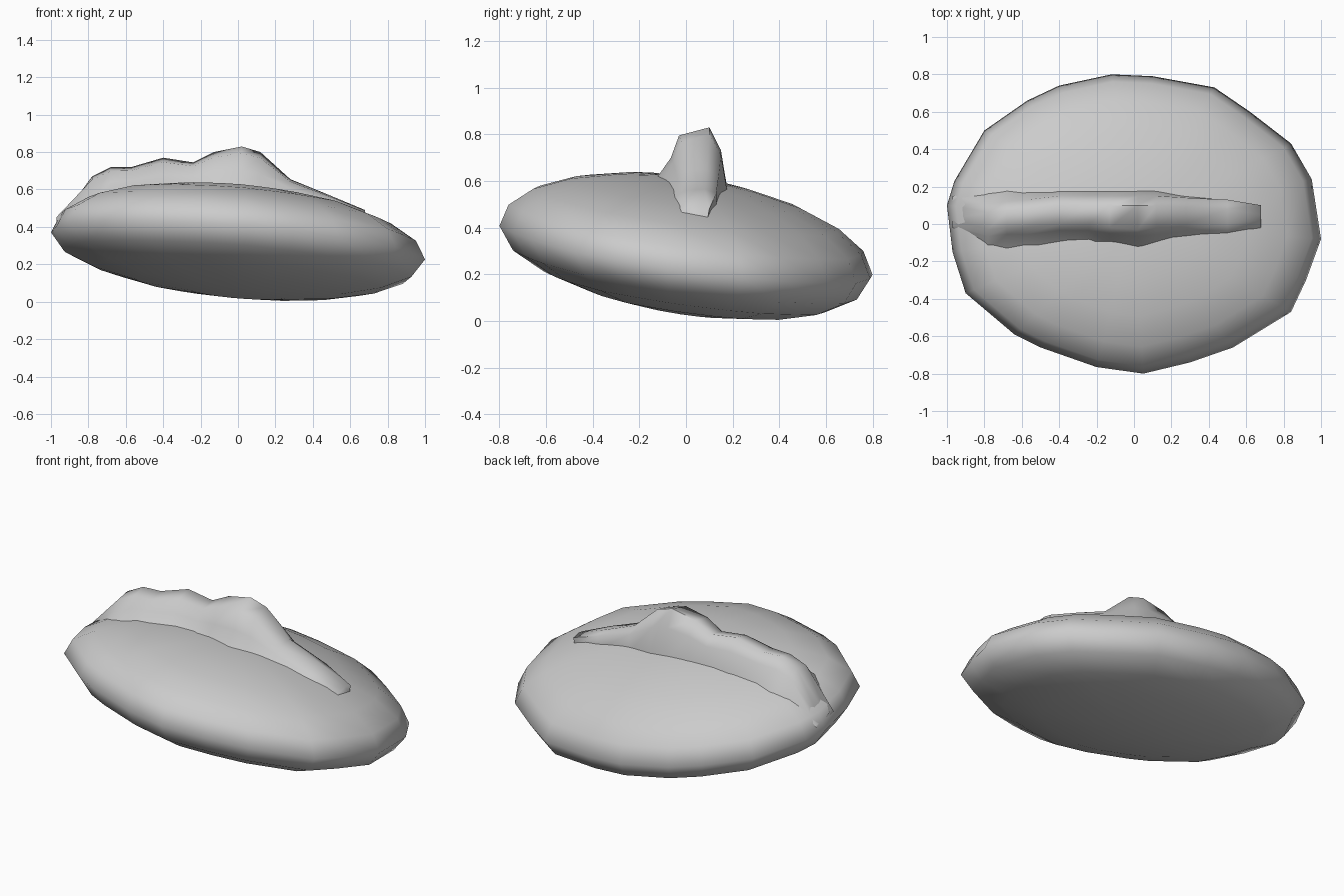
import bpy, bmesh, math

if "Cube" in bpy.data.objects:
    bpy.data.objects.remove(bpy.data.objects["Cube"])

# Outline of the lump seen from above
outline = [(-1, .1), (-.96, .23), (-.8, .5), (-.57, .66), (-.4, .74), (-.12, .8), (.1, .79),
           (.43, .73), (.62, .6), (.84, .43), (.95, .24), (1, -.08), (.92, -.3), (.84, -.47),
           (.53, -.66), (.3, -.74), (.05, -.8), (-.2, -.765), (-.5, -.66), (-.64, -.59),
           (-.9, -.37), (-.97, -.15)]
TOP, BOTTOM = .31, .262


def rim(x, y):
    return .30 - .085 * x - .14 * y


def top_z(x, y):
    t = min(1, x * x + (y / .8) ** 2)
    return rim(x, y) + TOP * math.sqrt(1 - t)


def finish(bm, name, angle):
    bmesh.ops.recalc_face_normals(bm, faces=bm.faces)
    me = bpy.data.meshes.new(name)
    bm.to_mesh(me)
    bm.free()
    ob = bpy.data.objects.new(name, me)
    bpy.context.collection.objects.link(ob)
    bpy.ops.object.select_all(action='DESELECT')
    ob.select_set(True)
    bpy.context.view_layer.objects.active = ob
    bpy.ops.object.shade_smooth_by_angle(angle=math.radians(angle))
    return ob


def bridge(bm, a, b, closed):
    n = len(a)
    for i in range(n if closed else n - 1):
        j = (i + 1) % n
        bm.faces.new((a[i], a[j], b[j], b[i]))


# Tilted, flattened body
bm = bmesh.new()
rings = []
for lat in (-75, -57, -40, -22, 0, 18, 35, 52, 68, 80):
    c, s = math.cos(math.radians(lat)), math.sin(math.radians(lat))
    h = TOP if s > 0 else BOTTOM
    rings.append([bm.verts.new((x * c, y * c, rim(x * c, y * c) + h * s)) for x, y in outline])
for a, b in zip(rings, rings[1:]):
    bridge(bm, a, b, True)
for ring, z in ((rings[0], .30 - BOTTOM), (rings[-1], .30 + TOP)):
    pole = bm.verts.new((0, 0, z))
    for i in range(len(ring)):
        bm.faces.new((ring[i], ring[(i + 1) % len(ring)], pole))
finish(bm, "body", 70)

# Crest: x, crest height, front foot, front edge, back edge, back foot
stations = [(-.97, .41, -.02, .03, .1, .14),
            (-.78, .67, -.14, -.03, .06, .18),
            (-.68, .72, -.16, -.02, .07, .19),
            (-.57, .72, -.15, -.02, .08, .18),
            (-.40, .77, -.12, .0, .1, .18),
            (-.24, .745, -.11, .0, .1, .18),
            (-.13, .80, -.11, -.02, .1, .18),
            (.02, .83, -.14, -.03, .1, .18),
            (.12, .80, -.11, -.02, .1, .18),
            (.28, .655, -.09, .0, .09, .15),
            (.50, .565, -.07, .0, .08, .13),
            (.68, .49, -.03, .02, .05, .09)]
bm = bmesh.new()
rows = []
for x, z, f0, f1, b1, b0 in stations:
    lift = max(0, z - top_z(x, f1))
    pts = [(f0, top_z(x, f0) - .03),
           (f1 - .035, top_z(x, f1) + lift * .4),
           (f1, z - lift * .16),
           (b1, z),
           (b1 + .05, z - lift * .45),
           (b0, top_z(x, b0) - .03)]
    rows.append([bm.verts.new((x, y, h)) for y, h in pts])
for a, b in zip(rows, rows[1:]):
    bridge(bm, a, b, False)
bm.faces.new(rows[0])
bm.faces.new(rows[-1])
finish(bm, "crest", 70)
